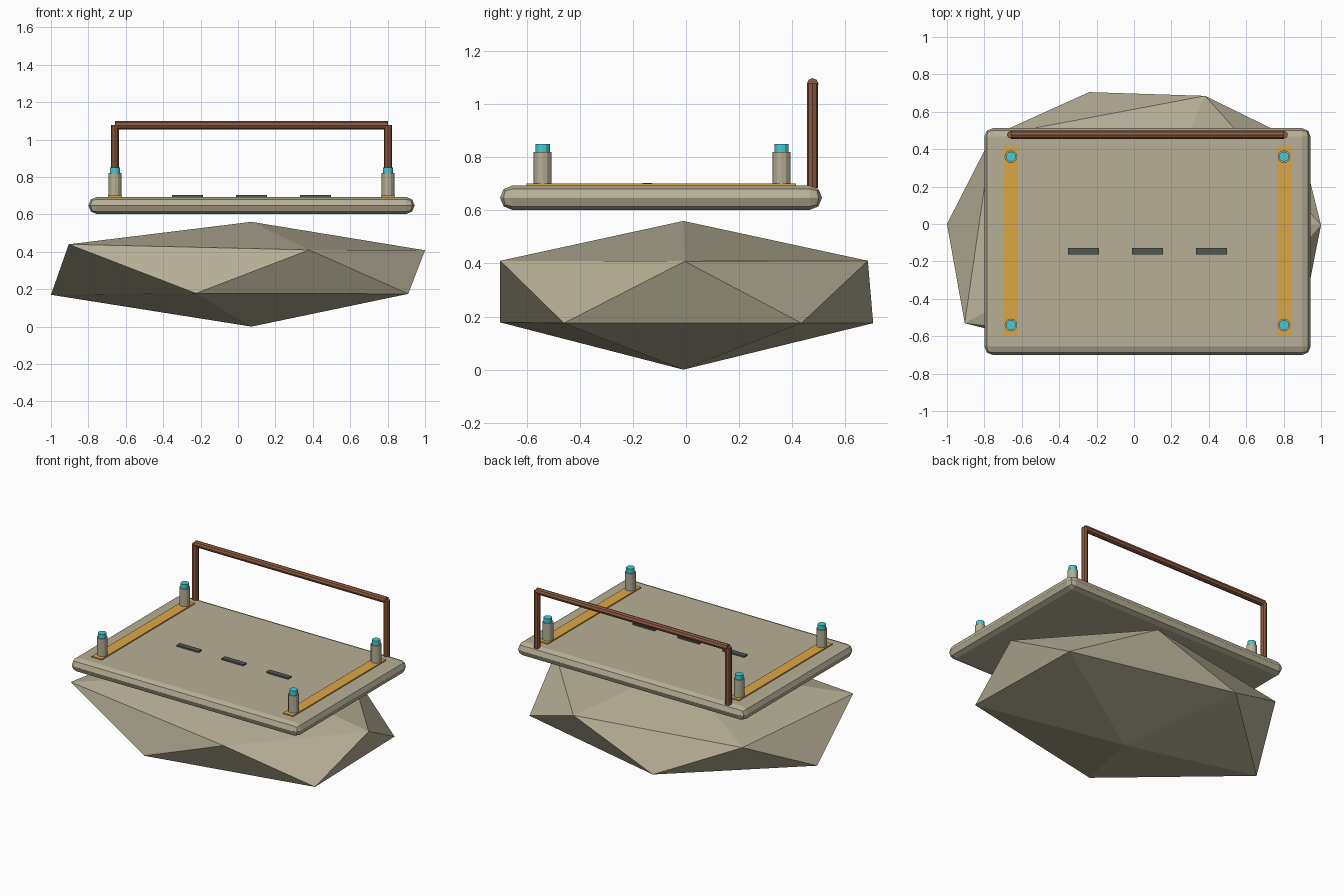
import bpy, bmesh
from mathutils import Vector

if "Cube" in bpy.data.objects:
    bpy.data.objects.remove(bpy.data.objects["Cube"])

CX = 0.072                      # shared centre line of the platform parts
SIDES = (CX - 0.73, CX + 0.73)  # x of posts, strips and rail uprights


def material(name, rgb):
    m = bpy.data.materials.new(name)
    m.diffuse_color = (*rgb, 1)
    m.use_nodes = True
    m.node_tree.nodes["Principled BSDF"].inputs["Base Color"].default_value = m.diffuse_color
    return m


STONE = material("stone", (0.47, 0.43, 0.31))
ORANGE = material("orange", (0.72, 0.38, 0.06))
CYAN = material("cyan", (0.06, 0.60, 0.65))
COPPER = material("copper", (0.26, 0.10, 0.05))
DARK = material("dark", (0.08, 0.10, 0.09))


def finish(name, bm, mat):
    bmesh.ops.recalc_face_normals(bm, faces=bm.faces)
    me = bpy.data.meshes.new(name)
    bm.to_mesh(me)
    bm.free()
    me.materials.append(mat)
    ob = bpy.data.objects.new(name, me)
    bpy.context.collection.objects.link(ob)
    return ob


def box(name, lo, hi, mat, bevel=0):
    lo, hi = Vector(lo), Vector(hi)
    bm = bmesh.new()
    bmesh.ops.create_cube(bm, size=1)
    bmesh.ops.scale(bm, vec=hi - lo, verts=bm.verts)
    bmesh.ops.translate(bm, vec=(lo + hi) / 2, verts=bm.verts)
    if bevel:
        bmesh.ops.bevel(bm, geom=bm.edges[:], offset=bevel, segments=2,
                        profile=0.5, affect='EDGES')
    return finish(name, bm, mat)


def rod(name, a, b, r, mat, n):
    a, b = Vector(a), Vector(b)
    bm = bmesh.new()
    bmesh.ops.create_cone(bm, cap_ends=True, segments=n, radius1=r, radius2=r,
                          depth=(b - a).length)
    bmesh.ops.rotate(bm, verts=bm.verts,
                     matrix=(b - a).to_track_quat('Z', 'Y').to_matrix())
    bmesh.ops.translate(bm, vec=(a + b) / 2, verts=bm.verts)
    return finish(name, bm, mat)


# Floating rock: flattened, uneven icosahedron made of two staggered rings
lower = [(-1, 0, .17), (-.225, -.70, .178), (.91, -.46, .175),
         (.89, .435, .175), (-.24, .705, .175)]
upper = [(-.905, -.53, .44), (.38, -.70, .41), (1, -.005, .408),
         (.38, .685, .41), (-.76, .47, .41)]
bm = bmesh.new()
lo = [bm.verts.new(p) for p in lower]
up = [bm.verts.new(p) for p in upper]
bottom = bm.verts.new((CX, -.01, 0))
top = bm.verts.new((CX, -.01, .56))
for i in range(5):
    j = (i + 1) % 5
    bm.faces.new((bottom, lo[j], lo[i]))
    bm.faces.new((lo[i], lo[j], up[i]))
    bm.faces.new((up[i], lo[j], up[j]))
    bm.faces.new((up[i], up[j], top))
finish("rock", bm, STONE)

# Platform slab with rounded edges
box("platform", (CX - .872, -.70, .602), (CX + .872, .512, .693), STONE, .0445)

# Orange strips, corner posts with glowing caps, rail uprights
for x in SIDES:
    box("side_strip", (x - .038, -.60, .685), (x + .038, .415, .701), ORANGE)
    for y in (-.54, .36):
        rod("corner_post", (x, y, .69), (x, y, .82), .034, STONE, 12)
        rod("post_cap", (x, y, .82), (x, y, .85), .027, CYAN, 12)
    rod("rail_upright", (x, .477, .685), (x, .477, 1.077), .021, COPPER, 8)

# Top rail
rod("top_rail", (SIDES[0], .477, 1.076), (SIDES[1], .477, 1.076), .022, COPPER, 8)

# Dark deck slots
for i in (-1, 0, 1):
    x = CX + i * .342
    box("deck_slot", (x - .083, -.164, .685), (x + .083, -.128, .703), DARK)
